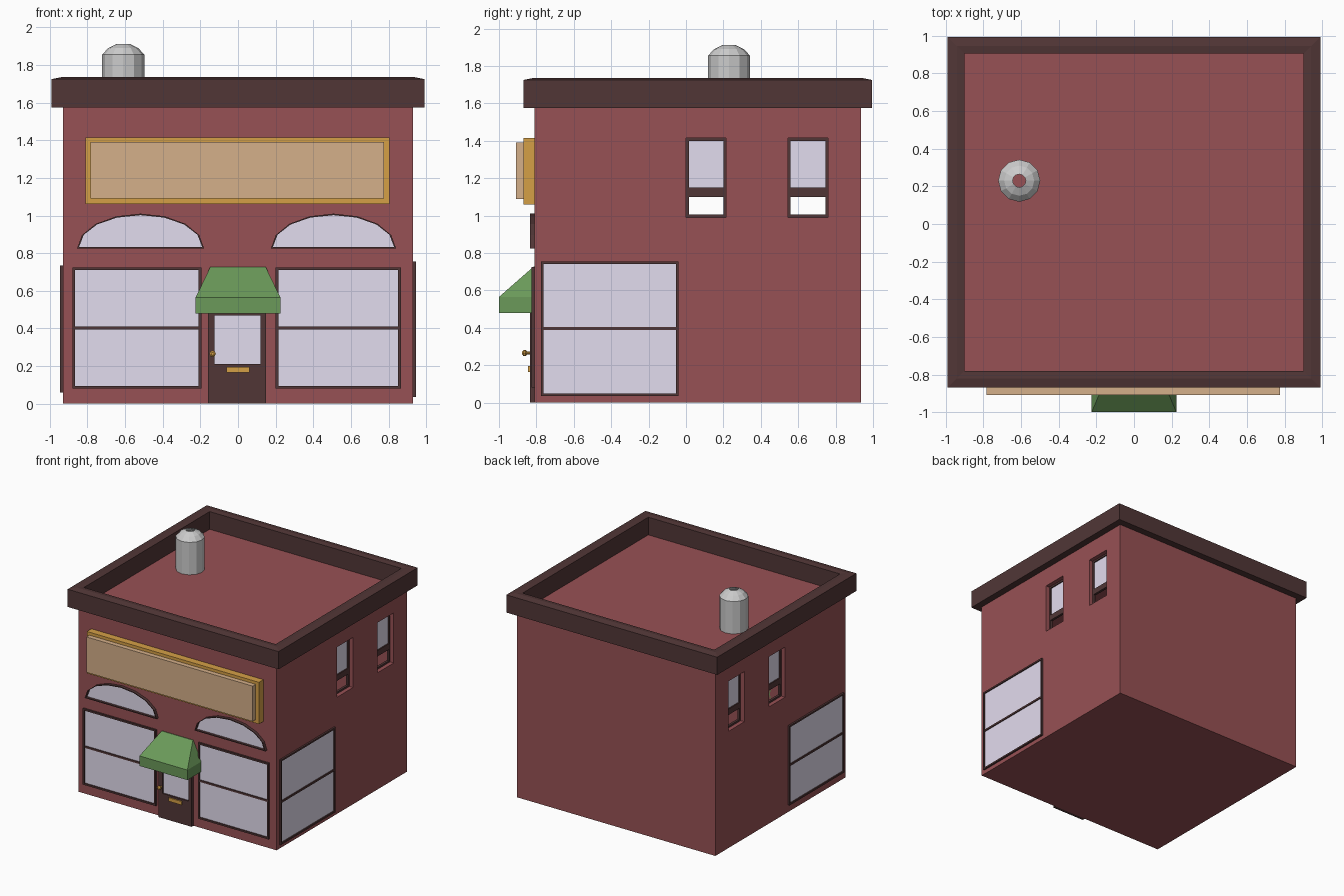
import bpy, bmesh, math
from mathutils import Vector

if "Cube" in bpy.data.objects:
    bpy.data.objects.remove(bpy.data.objects["Cube"])


def mat(name, r, g, b):
    m = bpy.data.materials.new(name)
    m.diffuse_color = [(c / 255) ** 2.2 for c in (r, g, b)] + [1]
    m.use_nodes = True
    m.node_tree.nodes["Principled BSDF"].inputs["Base Color"].default_value = m.diffuse_color
    return m


RED = mat("brick_red", 150, 82, 85)
BROWN = mat("dark_brown", 82, 57, 57)
GOLD = mat("gold", 212, 158, 72)
TAN = mat("tan", 212, 174, 136)
GREEN = mat("awning_green", 106, 152, 90)
GLASS = mat("pale_glass", 226, 219, 238)


def finish(name, bm, m=None, recalc=True):
    if recalc:
        bmesh.ops.recalc_face_normals(bm, faces=bm.faces)
    me = bpy.data.meshes.new(name)
    bm.to_mesh(me)
    bm.free()
    if m:
        me.materials.append(m)
    ob = bpy.data.objects.new(name, me)
    bpy.context.collection.objects.link(ob)
    return ob


def loft(name, rings, m=None, wrap=False, caps=False):
    """Skin equal-length closed point rings."""
    bm = bmesh.new()
    vs = [[bm.verts.new(p) for p in r] for r in rings]
    n = len(vs[0])
    pairs = list(zip(vs, vs[1:])) + ([(vs[-1], vs[0])] if wrap else [])
    for a, b in pairs:
        for i in range(n):
            j = (i + 1) % n
            bm.faces.new((a[i], a[j], b[j], b[i]))
    if caps:
        bm.faces.new(vs[0])
        bm.faces.new(vs[-1])
    return finish(name, bm, m)


def place(side, u, z, d):
    """Wall coordinates to space: side 0 is the front, +1/-1 the right/left; d is outward."""
    return (u, -0.81 - d, z) if side == 0 else (side * (0.93 + d), u, z)


def rect(u0, u1, z0, z1, k=0.0):
    return [(u0 + k, z0 + k), (u1 - k, z0 + k), (u1 - k, z1 - k), (u0 + k, z1 - k)]


def arch(u0, u1, z0, z1, k=0.0):
    c, a, b = (u0 + u1) / 2, (u1 - u0) / 2 - 1.3 * k, z1 - z0 - 2 * k
    return [(c + a * math.cos(math.pi * i / 8), z0 + k + b * math.sin(math.pi * i / 8))
            for i in range(9)]


def slab(name, side, pts, d0, d1, m):
    return loft(name, [[place(side, u, z, d) for u, z in pts] for d in (d0, d1)], m, caps=True)


def frame(name, side, outer, inner, d0, d1, m):
    path = [(outer, d0), (outer, d1), (inner, d1), (inner, d0)]
    return loft(name, [[place(side, u, z, d) for u, z in p] for p, d in path], m, wrap=True)


# Hollow body, with openings for the upper side windows
X, Y0, Y1, TOP = 0.93, -0.81, 0.935, 1.58
UPPER = [(0.0, 0.215), (0.545, 0.76)]
WZ = (0.99, 1.415)
bm = bmesh.new()


def quad(pts, toward):
    f = bm.faces.new([bm.verts.new(p) for p in pts])
    f.normal_update()
    if f.normal.dot(toward) < 0:
        f.normal_flip()


for y, s in ((Y0, -1), (Y1, 1)):
    quad([(-X, y, 0), (X, y, 0), (X, y, TOP), (-X, y, TOP)], Vector((0, s, 0)))
for z, s in ((0, -1), (TOP, 1)):
    quad([(-X, Y0, z), (X, Y0, z), (X, Y1, z), (-X, Y1, z)], Vector((0, 0, s)))
ys = [Y0, *UPPER[0], *UPPER[1], Y1]
zs = [0, *WZ, TOP]
for side in (-1, 1):
    for i in range(5):
        for j in range(3):
            if not (j == 1 and i in (1, 3)):
                quad([place(side, u, z, 0) for u, z in rect(ys[i], ys[i + 1], zs[j], zs[j + 1])],
                     Vector((side, 0, 0)))
    # Window reveals
    for u0, u1 in UPPER:
        r = rect(u0, u1, *WZ)
        mid = Vector(place(side, (u0 + u1) / 2, sum(WZ) / 2, -0.025))
        for a, b in zip(r, r[1:] + r[:1]):
            q = [Vector(place(side, *p, d)) for p, d in ((a, 0), (b, 0), (b, -0.05), (a, -0.05))]
            quad(q, mid - sum(q, Vector()) / 4)
bmesh.ops.remove_doubles(bm, verts=bm.verts, dist=1e-4)
finish("body", bm, RED, recalc=False)


# Parapet around the roof
def roof_ring(k, z):
    return [(x, y, z) for x, y in rect(-0.99, 0.99, -0.87, 0.995, k)]


loft("parapet", [roof_ring(0, 1.575), roof_ring(0, 1.725), roof_ring(0.05, 1.735),
                 roof_ring(0.09, 1.73), roof_ring(0.09, 1.575)], BROWN, wrap=True)

# Roof vent, open at the top
loft("roof_vent", [[(-0.61 + r * math.cos(math.tau * i / 12), 0.23 + r * math.sin(math.tau * i / 12), z)
                    for i in range(12)]
                   for r, z in ((0.112, 1.58), (0.112, 1.855), (0.08, 1.89), (0.035, 1.912))])


# Shop windows: frame, crossbar, glass
def shop_window(name, side, u0, u1, z0, z1):
    frame(name + "_frame", side, rect(u0, u1, z0, z1), rect(u0, u1, z0, z1, 0.014), 0, 0.015, BROWN)
    zm = (z0 + z1) / 2
    slab(name + "_bar", side, rect(u0 + 0.01, u1 - 0.01, zm - 0.008, zm + 0.008), 0, 0.013, BROWN)
    slab(name + "_glass", side, rect(u0, u1, z0, z1, 0.01), 0, 0.005, GLASS)


shop_window("front_left_window", 0, -0.88, -0.195, 0.08, 0.725)
shop_window("front_right_window", 0, 0.20, 0.865, 0.08, 0.725)
shop_window("right_window", 1, -0.775, -0.04, 0.035, 0.755)
shop_window("left_window", -1, -0.775, -0.04, 0.06, 0.735)

# Arched windows
for name, u0, u1 in (("left", -0.855, -0.18), ("right", 0.175, 0.84)):
    a = (u0, u1, 0.825, 1.01)
    frame(name + "_arch_frame", 0, arch(*a), arch(*a, 0.008), 0, 0.025, BROWN)
    slab(name + "_arch_glass", 0, arch(*a, 0.005), 0, 0.005, GLASS)

# Upper side windows: recessed sash, glass above, open below
for side, sn in ((1, "right"), (-1, "left")):
    for n, (u0, u1) in enumerate(UPPER):
        name = f"{sn}_upper_window_{n + 1}"
        frame(name + "_frame", side, rect(u0, u1, *WZ), rect(u0, u1, *WZ, 0.015), -0.055, -0.035, BROWN)
        slab(name + "_rail", side, rect(u0 + 0.01, u1 - 0.01, 1.10, 1.15), -0.055, -0.035, BROWN)
        slab(name + "_glass", side, rect(u0 + 0.01, u1 - 0.01, 1.14, 1.405), -0.05, -0.045, GLASS)

# Sign board
slab("sign_frame", 0, rect(-0.81, 0.805, 1.06, 1.415), 0, 0.06, GOLD)
slab("sign_panel", 0, rect(-0.785, 0.775, 1.09, 1.39), 0.05, 0.10, TAN)

# Door with pane, letter slot and knob
frame("door", 0, rect(-0.16, 0.15, 0, 0.56),
      [(-0.125, 0.21), (0.12, 0.21), (0.12, 0.47), (-0.125, 0.47)], 0, 0.025, BROWN)
slab("door_glass", 0, rect(-0.13, 0.125, 0.205, 0.475), 0, 0.012, GLASS)
slab("letter_slot", 0, rect(-0.06, 0.06, 0.165, 0.195), 0.02, 0.035, GOLD)
loft("door_knob", [[(-0.135 + r * math.cos(math.tau * i / 8), y, 0.265 + r * math.sin(math.tau * i / 8))
                    for i in range(8)]
                   for r, y in ((0.008, -0.83), (0.008, -0.85), (0.017, -0.857),
                                (0.017, -0.868), (0.008, -0.876))], GOLD, caps=True)


# Awning: sloped hood over a straight valance
def hood(w, y, z):
    return [(-w, -0.81, z), (w, -0.81, z), (w, y, z), (-w, y, z)]


loft("awning", [hood(0.225, -1.0, 0.48), hood(0.225, -1.0, 0.565), hood(0.147, -0.815, 0.727)],
     GREEN, caps=True)
